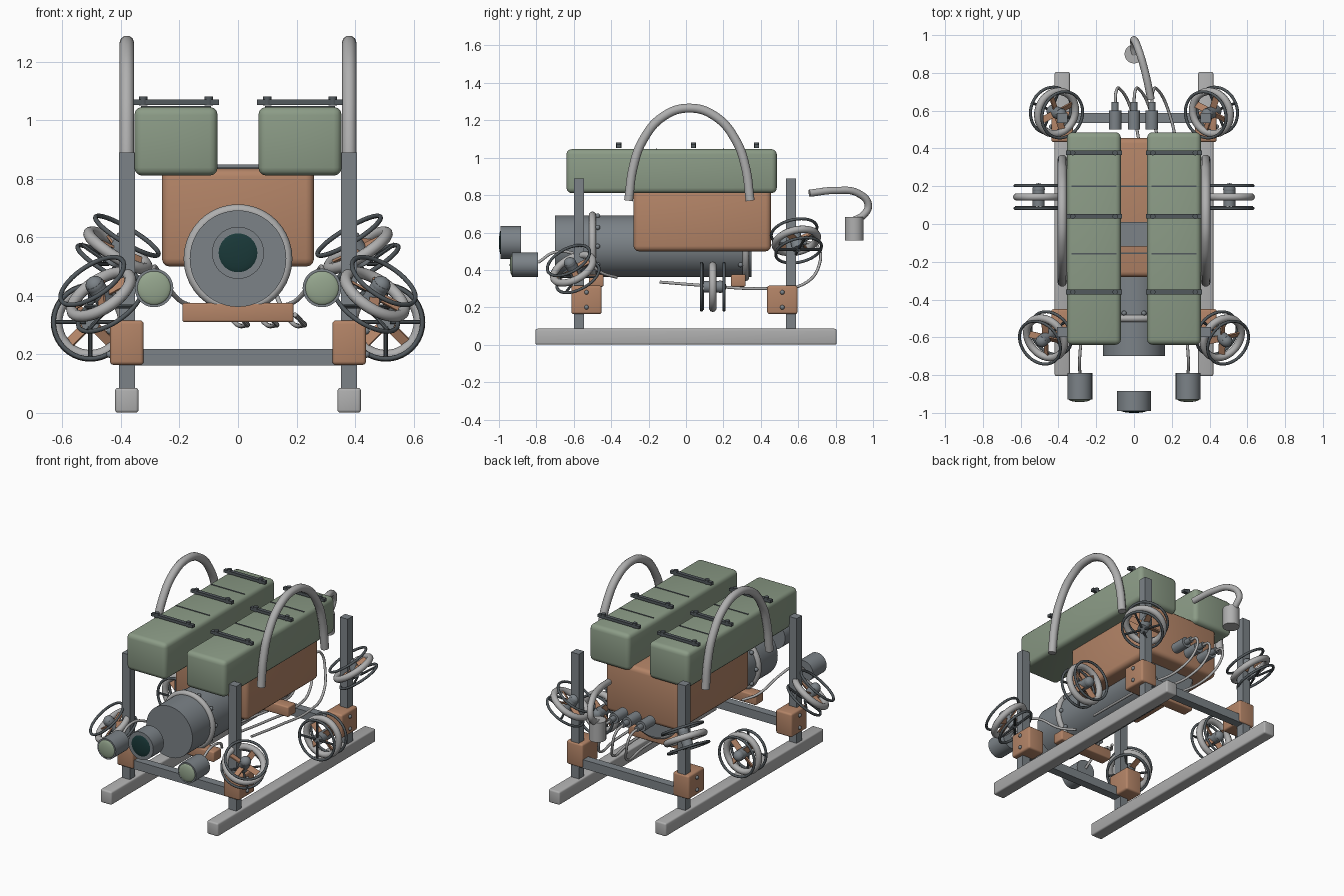
import bpy, math
from mathutils import Vector, Matrix

cube = bpy.data.objects.get("Cube")
if cube:
    bpy.data.objects.remove(cube, do_unlink=True)


def material(name, rgb):
    m = bpy.data.materials.new(name)
    m.use_nodes = True
    m.diffuse_color = (*rgb, 1)
    m.node_tree.nodes["Principled BSDF"].inputs["Base Color"].default_value = (*rgb, 1)
    return m


ORANGE = material("muted orange", (0.45, 0.23, 0.135))
FOAM = material("sage foam", (0.26, 0.33, 0.24))
STEEL = material("steel grey", (0.2, 0.225, 0.245))
PALE = material("pale grey", (0.43, 0.43, 0.43))
DARK = material("dark grey", (0.085, 0.1, 0.11))
GLASS = material("dark teal glass", (0.01, 0.04, 0.04))
LAMP = material("lamp green", (0.3, 0.38, 0.27))


def finish(name, mat, angle=40):
    ob = bpy.context.object
    ob.name = name
    ob.data.materials.append(mat)
    bpy.ops.object.shade_smooth_by_angle(angle=math.radians(angle))
    return ob


def box(name, loc, size, mat, bevel=0.0):
    bpy.ops.mesh.primitive_cube_add(size=1, location=loc)
    ob = bpy.context.object
    ob.scale = size
    bpy.ops.object.transform_apply(location=False, rotation=False, scale=True)
    if bevel:
        mod = ob.modifiers.new("Bevel", "BEVEL")
        mod.width, mod.segments = bevel, 3
        bpy.ops.object.modifier_apply(modifier=mod.name)
    return finish(name, mat)


def rotation(axis):
    return Vector(axis).to_track_quat("Z", "Y").to_euler()


def rod(name, loc, radius, length, mat, axis=(0, 1, 0), sides=32):
    bpy.ops.mesh.primitive_cylinder_add(vertices=sides, radius=radius, depth=length,
                                        location=loc, rotation=rotation(axis))
    return finish(name, mat)


def ball(name, loc, radius, mat, squash=1):
    bpy.ops.mesh.primitive_uv_sphere_add(segments=24, ring_count=12, radius=radius, location=loc)
    bpy.context.object.scale.y = squash
    return finish(name, mat, 60)


def ring(name, loc, major, minor, mat, axis=(0, 1, 0)):
    bpy.ops.mesh.primitive_torus_add(major_segments=40, minor_segments=10, major_radius=major,
                                     minor_radius=minor, location=loc, rotation=rotation(axis))
    return finish(name, mat, 60)


def tube(name, points, radius, mat):
    curve = bpy.data.curves.new(name, "CURVE")
    curve.dimensions = "3D"
    curve.bevel_depth, curve.bevel_resolution = radius, 3
    curve.resolution_u, curve.use_fill_caps = 8, True
    spline = curve.splines.new("BEZIER")
    spline.bezier_points.add(len(points) - 1)
    for bp, p in zip(spline.bezier_points, points):
        bp.co = p
        bp.handle_left_type = bp.handle_right_type = "AUTO"
    curve.materials.append(mat)
    ob = bpy.data.objects.new(name, curve)
    bpy.context.collection.objects.link(ob)
    return ob


def thruster(name, loc, axis):
    loc, axis = Vector(loc), Vector(axis).normalized()
    frame = axis.to_track_quat("Z", "Y").to_matrix()
    ring(name + "_duct", loc, 0.115, 0.02, PALE, axis)
    for side in (-1, 1):
        ring(name + "_guard", loc + axis * 0.06 * side, 0.125, 0.008, DARK, axis)
    rod(name + "_motor", loc, 0.032, 0.1, STEEL, axis, 20)
    ball(name + "_hub", loc + axis * 0.04, 0.033, STEEL)
    for k in range(4):
        # cross struts on the guard, pitched blades between them
        spin = frame @ Matrix.Rotation(k * math.pi / 2, 3, "Z")
        rod(name + "_strut", loc + spin @ Vector((0.07, 0, -0.055)), 0.007, 0.11,
            DARK, spin @ Vector((1, 0, 0)), 8)
        spin = frame @ Matrix.Rotation((k + 0.5) * math.pi / 2, 3, "Z")
        blade = box(name + "_blade", loc + spin @ Vector((0.065, 0, 0)), (0.085, 0.035, 0.008), ORANGE)
        blade.rotation_euler = (spin @ Matrix.Rotation(0.5, 3, "X")).to_euler()


# Frame, buoyancy and thrusters, mirrored left and right
for s, side in ((1, "left"), (-1, "right")):
    x = 0.38 * s
    box(side + "_skid", (x, 0, 0.043), (0.08, 1.61, 0.085), PALE, 0.01)
    for y, end in ((-0.573, "front"), (0.562, "rear")):
        box(f"{side}_{end}_post", (x, y, 0.485), (0.055, 0.053, 0.81), STEEL)
        cy = -0.532 if y < 0 else 0.515
        box(f"{side}_{end}_clamp", (x, cy, 0.24), (0.115, 0.162, 0.152), ORANGE, 0.012)
        for z in (0.2, 0.28):
            ball(f"{side}_{end}_clamp_bolt", (x + 0.058 * s, cy, z), 0.012, STEEL)

    # Foam block with straps and seams
    fx = 0.212 * s
    box(side + "_foam", (fx, -0.077, 0.928), (0.285, 1.125, 0.235), FOAM, 0.028)
    for y in (-0.36, 0.04, 0.377):
        box(side + "_strap", (fx, y, 1.062), (0.295, 0.024, 0.018), DARK)
        for dx in (-0.112, 0.112):
            rod(side + "_strap_bolt", (fx + dx, y, 1.066), 0.014, 0.03, DARK, (0, 0, 1), 12)
    for y in (-0.158, 0.2):
        box(side + "_foam_seam", (fx, y, 1.046), (0.24, 0.007, 0.006), DARK)

    # Arched lifting handle
    half = [(-0.325, 0.77), (-0.3, 0.95), (-0.25, 1.09), (-0.14, 1.22)]
    arch = half + [(0, 1.265)] + [(-a, z) for a, z in reversed(half)]
    tube(side + "_handle", [(x, 0.018 + a, z) for a, z in arch], 0.025, PALE)

    thruster(side + "_front_thruster", (0.468 * s, -0.603, 0.405), (0.5 * s, -0.42, 0.76))
    thruster(side + "_rear_thruster", (0.41 * s, 0.59, 0.555), (-0.5 * s, -0.2, 0.83))
    thruster(side + "_side_thruster", (0.505 * s, 0.143, 0.31), (0, 1, 0))

    # Front lamp and its cable
    lx = 0.287 * s
    rod(side + "_lamp", (lx, -0.86, 0.427), 0.066, 0.14, STEEL)
    ball(side + "_lamp_lens", (lx, -0.928, 0.427), 0.058, LAMP, 0.25)
    tube(side + "_lamp_cable", [(lx, -0.79, 0.44), (lx, -0.7, 0.495), (0.27 * s, -0.58, 0.48),
                                (0.2 * s, -0.45, 0.385), (0.14 * s, -0.37, 0.36)], 0.008, PALE)

# Cross bars and saddles under the hull
for y, end in ((-0.573, "front"), (0.562, "rear")):
    box(end + "_cross_bar", (0, y, 0.19), (0.76, 0.053, 0.056), STEEL)
for y, end in ((-0.48, "front"), (0.28, "rear")):
    box(end + "_saddle", (0, y, 0.343), (0.38, 0.078, 0.066), ORANGE, 0.008)

# Pressure hull with bolted end flanges
rod("pressure_hull", (0, -0.175, 0.527), 0.165, 1.05, STEEL, sides=48)
for y, end, inward in ((-0.5, "front", 0.028), (0.32, "rear", -0.028)):
    ring(end + "_flange", (0, y, 0.527), 0.167, 0.019, PALE)
    for k in range(10):
        a = math.radians(18 + 36 * k)
        ball(end + "_flange_bolt", (0.17 * math.sin(a), y + inward, 0.527 + 0.17 * math.cos(a)), 0.013, STEEL)

# Electronics housing with top plate and seams
box("housing", (0, 0.087, 0.667), (0.52, 0.735, 0.335), ORANGE, 0.028)
box("top_plate", (0, -0.055, 0.84), (0.15, 0.13, 0.016), STEEL)
for y in (-0.155, 0.2):
    box("housing_seam", (0, y, 0.836), (0.14, 0.007, 0.005), DARK)

# Front camera
rod("camera", (0, -0.937, 0.547), 0.089, 0.108, STEEL, sides=40)
ball("camera_lens", (0, -0.987, 0.547), 0.07, GLASS, 0.19)

# Rear connectors with drooping cables
for cx in (-0.1, 0.0, 0.095):
    rod("connector", (cx, 0.55, 0.55), 0.033, 0.1, STEEL, sides=24)
    rod("connector_tip", (cx, 0.62, 0.55), 0.018, 0.05, STEEL, sides=16)
    tube("connector_cable", [(cx, 0.63, 0.55), (cx + 0.005, 0.7, 0.53), (cx + 0.03, 0.71, 0.42),
                             (cx + 0.08, 0.62, 0.32), (cx + 0.13, 0.4, 0.3),
                             (cx + 0.12, 0.12, 0.315), (cx + 0.1, -0.14, 0.335)], 0.008, PALE)

# Tether with its end fitting
tube("tether", [(0.09, 0.66, 0.81), (0.06, 0.8, 0.825), (0.025, 0.92, 0.81),
                (0, 0.975, 0.745), (0, 0.945, 0.69), (0, 0.9, 0.665)], 0.02, PALE)
rod("tether_fitting", (0, 0.9, 0.62), 0.05, 0.125, PALE, (0, 0, 1), 28)
